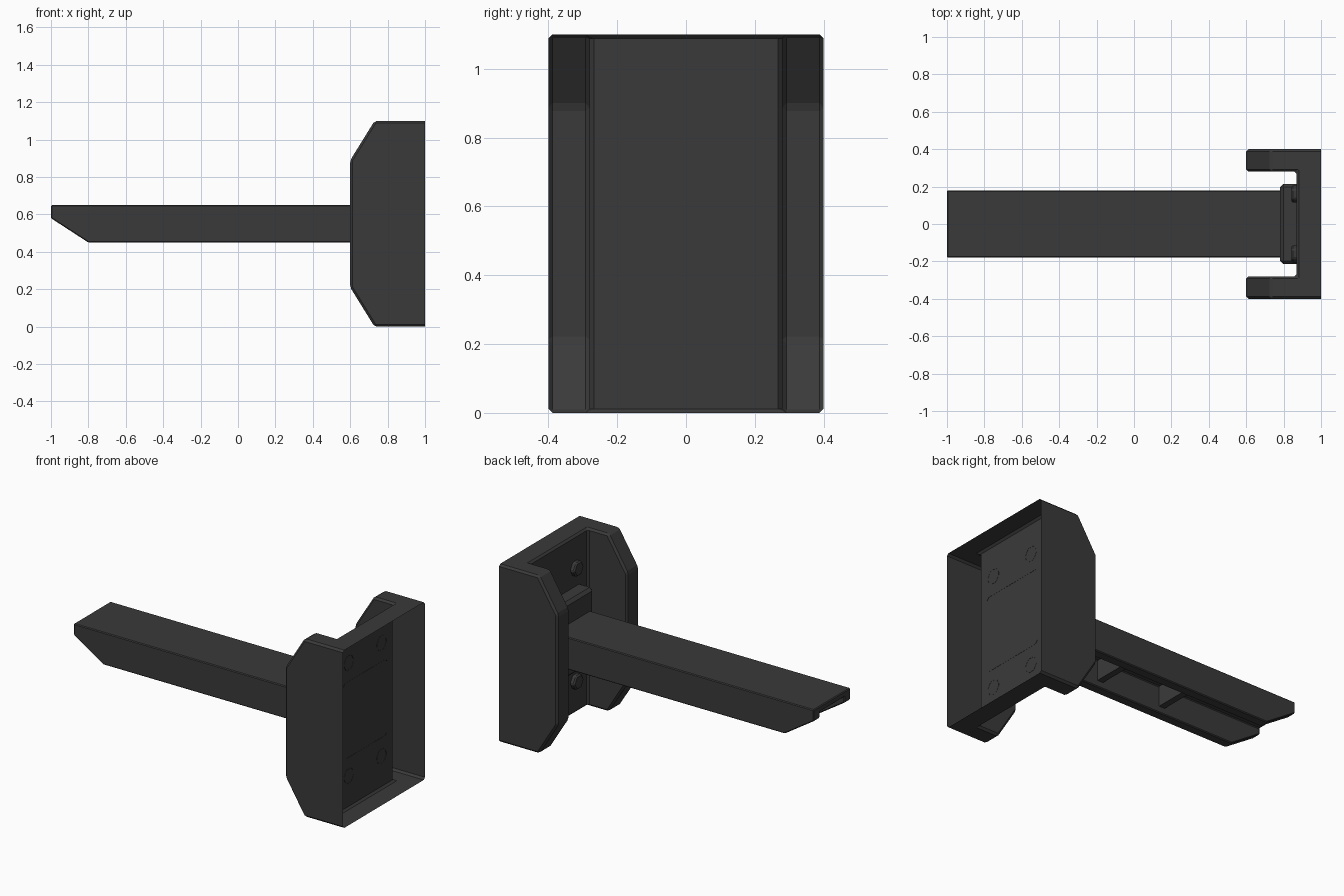
import bpy, bmesh
from math import pi
from mathutils import Vector, Matrix

if "Cube" in bpy.data.objects:
    bpy.data.objects.remove(bpy.data.objects["Cube"])

mat = bpy.data.materials.new("dark_plastic")
mat.diffuse_color = (0.042, 0.042, 0.042, 1)
mat.use_nodes = True
mat.node_tree.nodes["Principled BSDF"].inputs["Base Color"].default_value = mat.diffuse_color


def prism(points, offset):
    """Closed prism from a planar outline."""
    bm = bmesh.new()
    face = bm.faces.new([bm.verts.new(p) for p in points])
    top = bmesh.ops.extrude_face_region(bm, geom=[face])["geom"]
    bmesh.ops.translate(bm, vec=offset, verts=[v for v in top if isinstance(v, bmesh.types.BMVert)])
    bmesh.ops.recalc_face_normals(bm, faces=bm.faces)
    return bm


def slice_off(bm, co, normal):
    """Cut away everything beyond a plane and cap the cut."""
    bmesh.ops.bisect_plane(bm, geom=bm.verts[:] + bm.edges[:] + bm.faces[:], plane_co=co,
                           plane_no=Vector(normal).normalized(), clear_outer=True)
    bmesh.ops.holes_fill(bm, edges=[e for e in bm.edges if e.is_boundary], sides=0)
    bmesh.ops.recalc_face_normals(bm, faces=bm.faces)


def finish(name, bm, bevel=0.0, open_x=None):
    """Bevel the edges, leave the wall side open at open_x, make the object."""
    def at_open(elem):
        return open_x is not None and all(abs(v.co.x - open_x) < 1e-4 for v in elem.verts)
    if bevel:
        edges = [e for e in bm.edges if not at_open(e) and e.calc_face_angle(0) > 0.3]
        bmesh.ops.bevel(bm, geom=edges, offset=bevel, segments=1, affect='EDGES')
    bmesh.ops.delete(bm, geom=[f for f in bm.faces if at_open(f)], context='FACES')
    me = bpy.data.meshes.new(name)
    bm.to_mesh(me)
    bm.free()
    me.materials.append(mat)
    ob = bpy.data.objects.new(name, me)
    bpy.context.collection.objects.link(ob)
    return ob


def box(x0, x1, y0, y1, z0, z1):
    return prism([(x0, y0, z0), (x0, y1, z0), (x0, y1, z1), (x0, y0, z1)], (x1 - x0, 0, 0))


# U-shaped wall bracket, corners cut off, open at the wall side
u = [(1, -.4), (.6, -.4), (.6, -.28), (.87, -.28), (.87, .28), (.6, .28), (.6, .4), (1, .4)]
bm = prism([(x, y, 0) for x, y in u], (0, 0, 1.1))
slice_off(bm, (.6, 0, .21), (-.21, 0, -.13))
slice_off(bm, (.6, 0, .89), (-.21, 0, .13))
finish("wall_bracket", bm, 0.012, 1.0)

# Support arm: inverted channel with a slanted tip
c = [(-.18, .45), (-.18, .65), (.18, .65), (.18, .45), (.12, .45), (.12, .615), (-.12, .615), (-.12, .45)]
bm = prism([(-1, y, z) for y, z in c], (1.79, 0, 0))
slice_off(bm, (-1, 0, .58), (-.13, 0, -.2))
finish("support_arm", bm, 0.005)

# Cross ribs inside the channel
for i, x in enumerate((.60, .16, -.28)):
    finish(f"arm_rib_{i + 1}", box(x - .04, x, -.122, .122, .49, .617))

# Mounting plate at the arm root
finish("mounting_plate", box(.78, .871, -.215, .215, .315, .785), 0.018, .871)

# Hexagonal bolts
for i, (y, z) in enumerate((y, z) for y in (-.16, .16) for z in (.2, .9)):
    bm = bmesh.new()
    bmesh.ops.create_cone(bm, cap_ends=True, segments=6, radius1=.05, radius2=.05, depth=.028,
                          matrix=Matrix.Translation((.857, y, z)) @ Matrix.Rotation(pi / 2, 4, 'Y'))
    finish(f"bolt_{i + 1}", bm, 0.008, .871)
